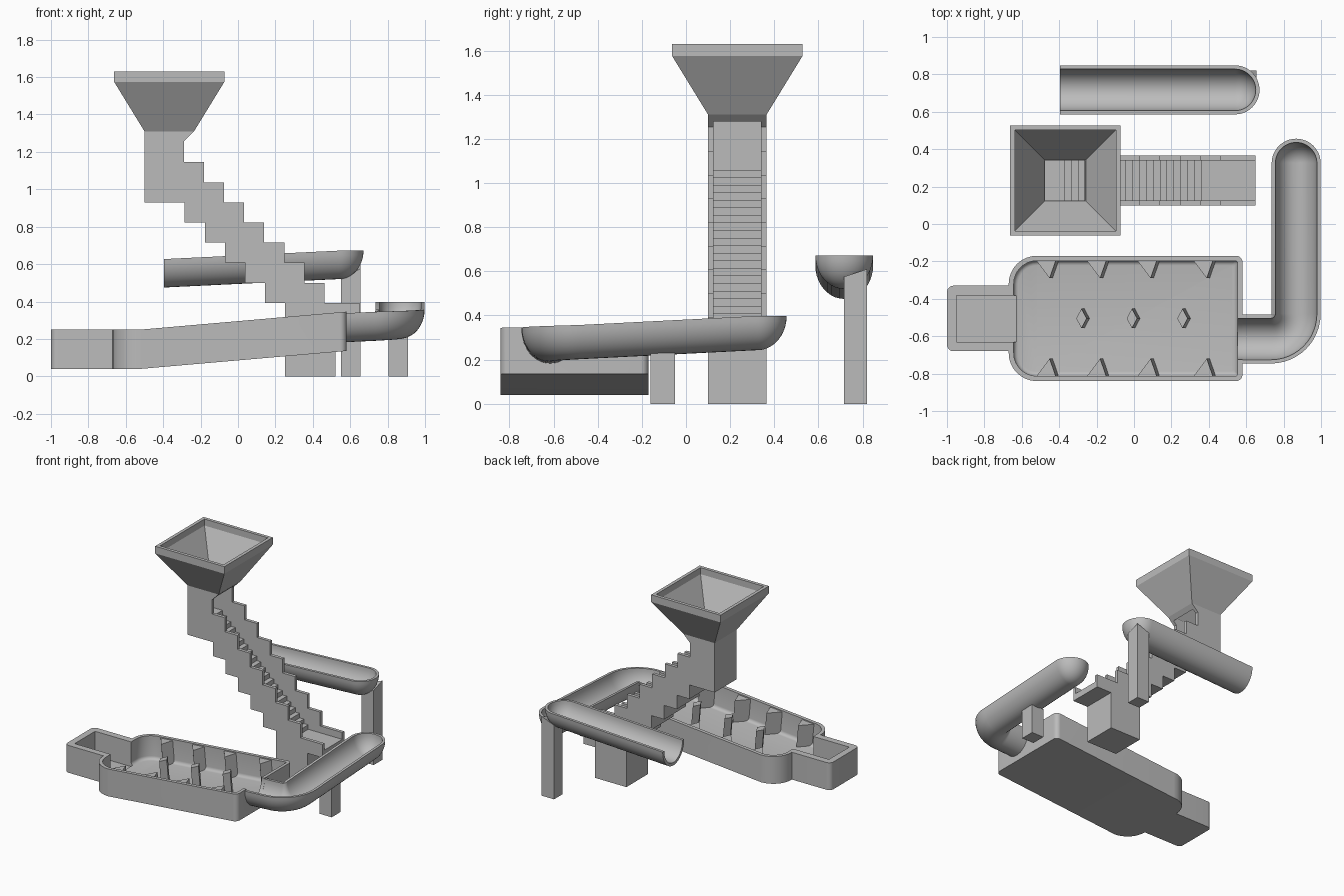
import bpy, bmesh, math
from mathutils import Vector

if "Cube" in bpy.data.objects:
    bpy.data.objects.remove(bpy.data.objects["Cube"], do_unlink=True)

GREY = (0.5, 0.5, 0.5, 1)
mat = bpy.data.materials.new("plain grey")
mat.use_nodes = True
mat.diffuse_color = GREY
mat.node_tree.nodes["Principled BSDF"].inputs["Base Color"].default_value = GREY


def finish(name, bm):
    bmesh.ops.recalc_face_normals(bm, faces=bm.faces)
    me = bpy.data.meshes.new(name)
    bm.to_mesh(me)
    bm.free()
    me.materials.append(mat)
    ob = bpy.data.objects.new(name, me)
    bpy.context.scene.collection.objects.link(ob)
    return ob


def activate(ob):
    bpy.ops.object.select_all(action='DESELECT')
    ob.select_set(True)
    bpy.context.view_layer.objects.active = ob


def smooth(ob):
    activate(ob)
    bpy.ops.object.shade_smooth_by_angle(angle=math.radians(35))


def loft(rings, cap_start=True, cap_end=True, cyclic=False):
    bm = bmesh.new()
    loops = [[bm.verts.new(p) for p in r] for r in rings]
    n = len(loops[0])
    pairs = list(zip(loops, loops[1:]))
    if cyclic:
        pairs.append((loops[-1], loops[0]))
    for a, b in pairs:
        for i in range(n):
            j = (i + 1) % n
            bm.faces.new((a[i], a[j], b[j], b[i]))
    if cap_start:
        bm.faces.new(loops[0])
    if cap_end:
        bm.faces.new(loops[-1])
    return bm


def prism_xz(name, pts, y0, y1):
    return finish(name, loft([[(x, y, z) for x, z in pts] for y in (y0, y1)]))


def box(name, x0, x1, y0, y1, z0, z1):
    return prism_xz(name, [(x0, z0), (x1, z0), (x1, z1), (x0, z1)], y0, y1)


def rounded(x0, x1, y0, y1, rl, rr, z, inset=0.0, n=8):
    """Rounded rectangle ring with separate left and right corner radii."""
    x0, x1, y0, y1 = x0 + inset, x1 - inset, y0 + inset, y1 - inset
    rl, rr = max(rl - inset, 0.012), max(rr - inset, 0.012)
    ring = []
    for k, (cx, cy, r) in enumerate(((x1 - rr, y1 - rr, rr), (x0 + rl, y1 - rl, rl),
                                     (x0 + rl, y0 + rl, rl), (x1 - rr, y0 + rr, rr))):
        for i in range(n + 1):
            a = math.pi / 2 * (k + i / n)
            ring.append((cx + r * math.cos(a), cy + r * math.sin(a), z))
    return ring


def boolean(ob, other, operation):
    m = ob.modifiers.new("cut", 'BOOLEAN')
    m.object, m.operation, m.solver = other, operation, 'EXACT'
    activate(ob)
    bpy.ops.object.modifier_apply(modifier=m.name)
    bpy.data.objects.remove(other, do_unlink=True)


# Hopper: hollow square funnel
def square(h, z):
    return [(-0.3675 + sx * h, 0.2325 + sy * h, z)
            for sx, sy in ((-1, -1), (1, -1), (1, 1), (-1, 1))]


finish("hopper", loft([square(0.1325, 1.31), square(0.295, 1.575), square(0.295, 1.63),
                       square(0.27, 1.63), square(0.27, 1.58), square(0.11, 1.31)],
                      False, False, cyclic=True))

# Stepped channel: coarse stepped sides, fine stepped floor
T = 0.1075
under = [(-0.5, 0.93)]
for j in range(5):
    under += [(-0.285 + T * j, 0.93 - T * j), (-0.285 + T * j, 0.93 - T * (j + 1))]
under += [(0.2525, 0.3925), (0.2525, 0), (0.52, 0), (0.52, 0.29), (0.65, 0.29)]
rim = [(0.65, 0.3925)]
for i in reversed(range(7)):
    rim += [(-0.29 + T * (i + 1), 1.145 - T * (i + 1)), (-0.29 + T * (i + 1), 1.145 - T * i)]
rim += [(-0.29, 1.145), (-0.29, 1.255), (-0.235, 1.31), (-0.5, 1.31)]
for name, y in (("front_stair_side", 0.1), ("back_stair_side", 0.34)):
    prism_xz(name, under + rim, y, y + 0.025)
fine = [(0.65, 0.34)]
for k in range(21):
    x = 0.36 - 0.0365 * k
    fine += [(x, 0.34 + 0.0343 * k), (x, 0.34 + 0.0343 * (k + 1))]
fine.append((-0.5, fine[-1][1]))
prism_xz("stair_floor", under + fine, 0.125, 0.34)
box("neck_wall", -0.5, -0.475, 0.125, 0.34, 1.06, 1.31)
prism_xz("neck_lintel", [(-0.265, 1.28), (-0.235, 1.31), (-0.262, 1.31)], 0.125, 0.34)


# Half-pipe chutes with a rounded closed end
def chute(name, stations, depth, r=0.131, wall=0.02, n=20):
    k = depth / r
    profile = [(r, math.pi * i / n) for i in range(n + 1)]
    profile += [(r - wall, math.pi * i / n) for i in reversed(range(n + 1))]
    p, t, _ = stations[-1]
    stations = stations + [(p, t, math.pi / 2 * i / 12) for i in range(1, 13)]
    rings = []
    for p, t, phi in stations:
        side = Vector((t.y, -t.x, 0))
        ring = []
        for rad, a in profile:
            c = rad * math.cos(a)
            ring.append(p + side * c * math.cos(phi) + t * abs(c) * math.sin(phi)
                        - Vector((0, 0, rad * math.sin(a) * k)))
        rings.append(ring)
    bm = loft(rings, True, False)
    bmesh.ops.remove_doubles(bm, verts=bm.verts, dist=0.0005)
    smooth(finish(name, bm))


X, Y = Vector((1, 0, 0)), Vector((0, 1, 0))
chute("upper_chute", [(Vector((-0.395, 0.717, 0.627)), X, 0),
                      (Vector((0.54, 0.717, 0.672)), X, 0)], 0.152)
bend = [(Vector((0.56, -0.615, 0.337)), X, 0)]
for i in range(13):
    a = math.pi / 2 * i / 12
    bend.append((Vector((0.732 + 0.135 * math.sin(a), -0.48 - 0.135 * math.cos(a),
                         0.345 + 0.012 * i / 12)),
                 Vector((math.cos(a), math.sin(a), 0)), 0))
bend.append((Vector((0.867, 0.325, 0.398)), Y, 0))
chute("lower_chute", bend, 0.155)

# Posts under the chutes
box("lower_post", 0.805, 0.91, -0.16, -0.05, 0, 0.23)
tops = [(0.55, 0.715, 0.525), (0.655, 0.715, 0.575), (0.655, 0.82, 0.61), (0.55, 0.82, 0.57)]
finish("upper_post", loft([[(x, y, 0) for x, y, z in tops], tops]))


# Sloping tray with catch box
def lift(x):
    return max(0, x + 0.52) * 0.087


TRAY = (-0.67, 0.58, -0.84, -0.17, 0.15, 0.035)
rings = [rounded(*TRAY, 0.04), rounded(*TRAY, 0.25), rounded(*TRAY, 0.25, 0.027)]
for i in range(5):
    a = math.pi / 2 * i / 4
    rings.append(rounded(*TRAY, 0.095 - 0.025 * math.sin(a), 0.027 + 0.025 * (1 - math.cos(a))))
bm = loft(rings)
bmesh.ops.bisect_plane(bm, geom=bm.verts[:] + bm.edges[:] + bm.faces[:],
                       plane_co=(-0.519, 0, 0), plane_no=(1, 0, 0))
for v in bm.verts:
    v.co.z += lift(v.co.x)
tray = finish("tray", bm)
BOX = (-1, -0.645, -0.68, -0.33, 0.035, 0.012)
boolean(tray, finish("box_body", loft([rounded(*BOX, z) for z in (0.04, 0.25)])), 'UNION')
boolean(tray, box("box_cutter", -0.95, -0.63, -0.63, -0.382, 0.06, 0.5), 'DIFFERENCE')
notch = [[(x, -0.615 + 0.11 * math.cos(a), 0.337 + 0.13 * math.sin(a))
          for a in (math.tau * i / 32 for i in range(32))] for x in (0.52, 0.62)]
boolean(tray, finish("notch_cutter", loft(notch)), 'DIFFERENCE')
smooth(tray)


# Wall fins and centre pegs, leaning with the slope
def peg(name, pts):
    rows = []
    for z in (0.06, 0.24):
        rows.append([(x - 0.09 * (z - 0.06), y, z + lift(x)) for x, y in pts])
    finish(name, loft(rows))


for i, x in enumerate((-0.435, -0.165, 0.105, 0.405)):
    for side, s in (("back", 1), ("front", -1)):
        peg(f"{side}_fin_{i + 1}", [(x - 0.075, -0.505 + s * 0.315), (x, -0.505 + s * 0.215),
                                    (x + 0.035, -0.505 + s * 0.315)])
for i, x in enumerate((-0.265, 0.005, 0.275)):
    peg(f"centre_peg_{i + 1}", [(x - 0.028, -0.505), (x, -0.557), (x + 0.028, -0.505), (x, -0.453)])
